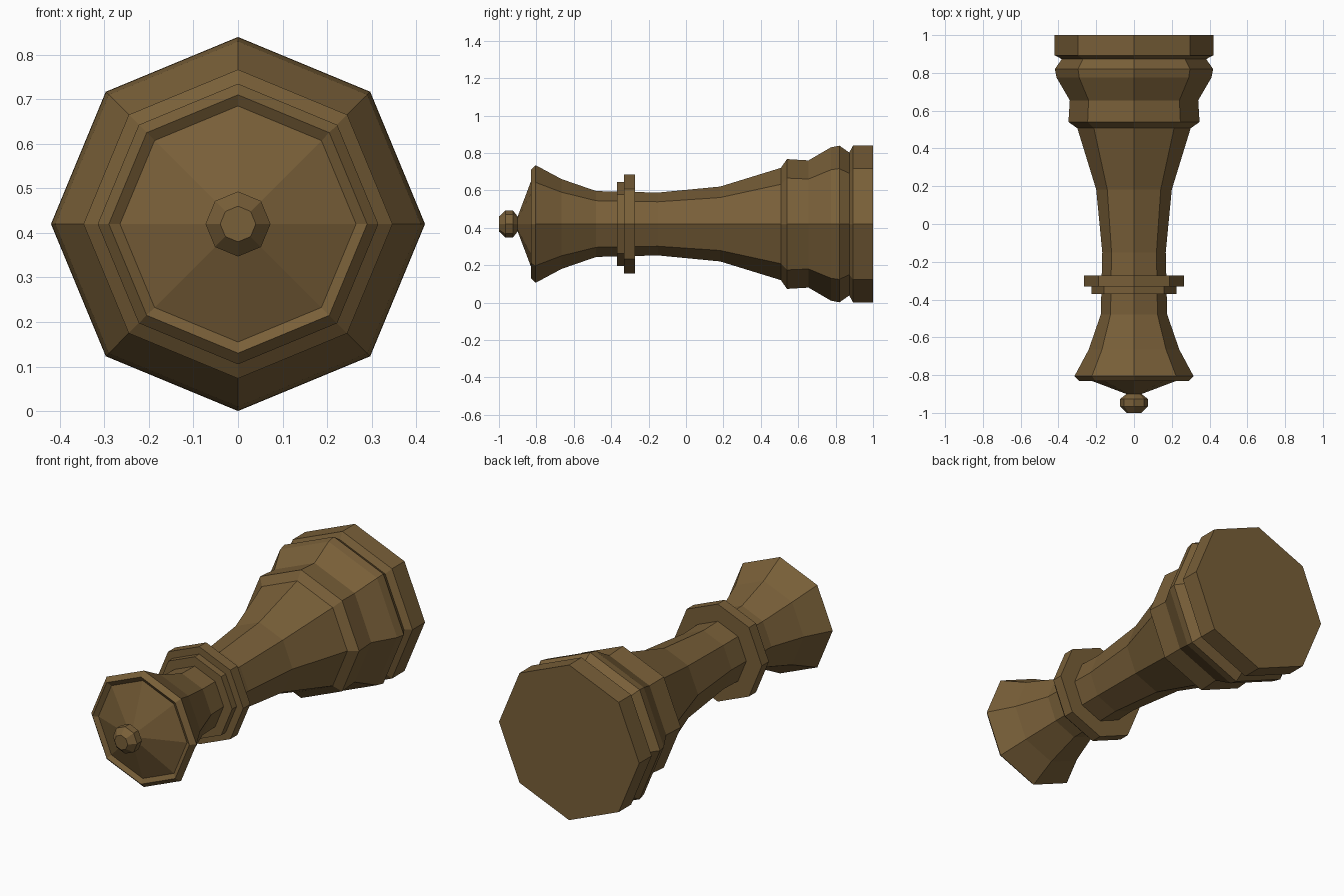
import bpy, bmesh, math

if "Cube" in bpy.data.objects:
    bpy.data.objects.remove(bpy.data.objects["Cube"])

SIDES = 8
AXIS_Z = 0.42

wood = bpy.data.materials.new("brown wood")
wood.diffuse_color = (0.19, 0.115, 0.04, 1)
wood.use_nodes = True
wood.node_tree.nodes["Principled BSDF"].inputs["Base Color"].default_value = wood.diffuse_color


def lathe(name, profile, cap_start=False, cap_end=False):
    """Turn (y, radius) points, running from +y to -y, around the lying axis."""
    bm = bmesh.new()
    rings = []
    for y, r in profile:
        angles = [2 * math.pi * i / SIDES for i in range(SIDES)]
        rings.append([bm.verts.new((r * math.sin(a), y, AXIS_Z + r * math.cos(a)))
                      for a in angles])
    for p, c in zip(rings, rings[1:]):
        for i in range(SIDES):
            j = (i + 1) % SIDES
            bm.faces.new((p[i], c[i], c[j], p[j]))
    if cap_start:
        bm.faces.new(rings[0])
    if cap_end:
        bm.faces.new(rings[-1][::-1])
    mesh = bpy.data.meshes.new(name)
    bm.to_mesh(mesh)
    bm.free()
    mesh.materials.append(wood)
    obj = bpy.data.objects.new(name, mesh)
    bpy.context.collection.objects.link(obj)
    return obj


# Stepped foot with groove
lathe("base", [(1.0, 0.42), (0.893, 0.42), (0.873, 0.382), (0.82, 0.419),
               (0.775, 0.41), (0.655, 0.34), (0.54, 0.347), (0.507, 0.30)],
      cap_start=True)
# Tapering stem
lathe("stem", [(0.507, 0.30), (0.182, 0.20), (-0.15, 0.168), (-0.272, 0.171)])
# Two-step collar
lathe("collar", [(-0.272, 0.171), (-0.272, 0.264), (-0.332, 0.264),
                 (-0.332, 0.224), (-0.37, 0.224), (-0.37, 0.173)])
# Flared head with shallow recess and pointed top
lathe("head", [(-0.37, 0.173), (-0.48, 0.176), (-0.665, 0.24), (-0.805, 0.315),
               (-0.83, 0.29), (-0.815, 0.265), (-0.9, 0.04)])
# Small knob at the tip
lathe("knob", [(-0.9, 0.04), (-0.926, 0.073), (-0.966, 0.073), (-1.0, 0.04)],
      cap_end=True)
